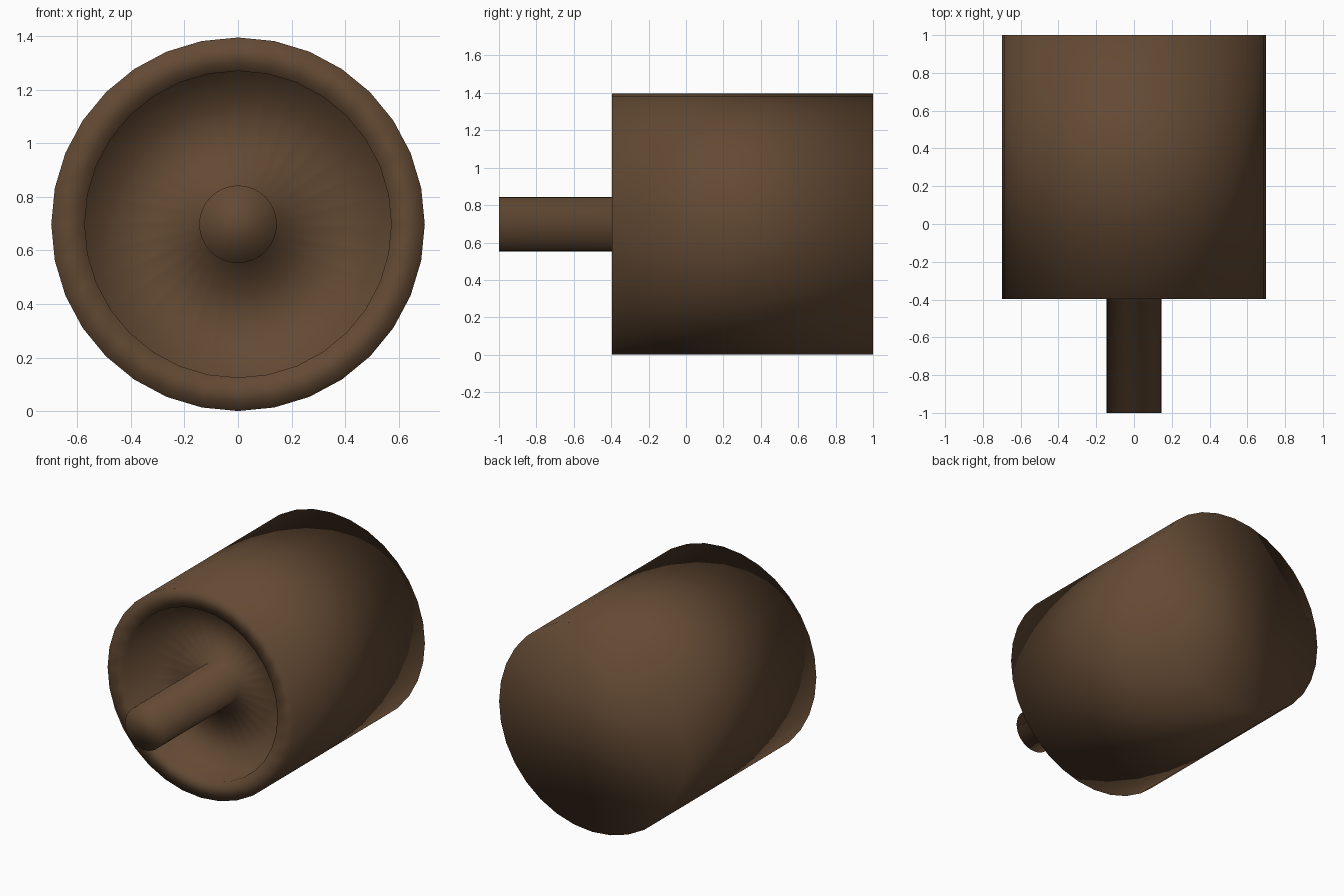
import bpy, bmesh, math

if "Cube" in bpy.data.objects:
    bpy.data.objects.remove(bpy.data.objects["Cube"])

SIDES = 32
AXIS_Z = 0.698

# (radius, y) profile: back cap, barrel, rim, recess, shaft, shaft tip
PROFILE = [(0.698, 1.0), (0.698, -0.396), (0.573, -0.396),
           (0.573, -0.20), (0.145, -0.20), (0.145, -1.0)]

wood = bpy.data.materials.new("dark brown")
wood.diffuse_color = (0.125, 0.068, 0.034, 1)
wood.use_nodes = True
wood.node_tree.nodes["Principled BSDF"].inputs["Base Color"].default_value = wood.diffuse_color

# Barrel with recessed front and shaft, one continuous turned piece
bm = bmesh.new()
rings = []
for r, y in PROFILE:
    rings.append([bm.verts.new((r * math.sin(2 * math.pi * i / SIDES), y,
                                AXIS_Z + r * math.cos(2 * math.pi * i / SIDES)))
                  for i in range(SIDES)])
for a, b in zip(rings, rings[1:]):
    for i in range(SIDES):
        j = (i + 1) % SIDES
        bm.faces.new((a[i], a[j], b[j], b[i]))
# End caps
bm.faces.new(rings[0])
bm.faces.new(rings[-1])
bmesh.ops.recalc_face_normals(bm, faces=bm.faces)
for f in bm.faces:
    f.smooth = True

mesh = bpy.data.meshes.new("barrel_and_shaft")
bm.to_mesh(mesh)
bm.free()
mesh.materials.append(wood)
obj = bpy.data.objects.new("barrel_and_shaft", mesh)
bpy.context.collection.objects.link(obj)
